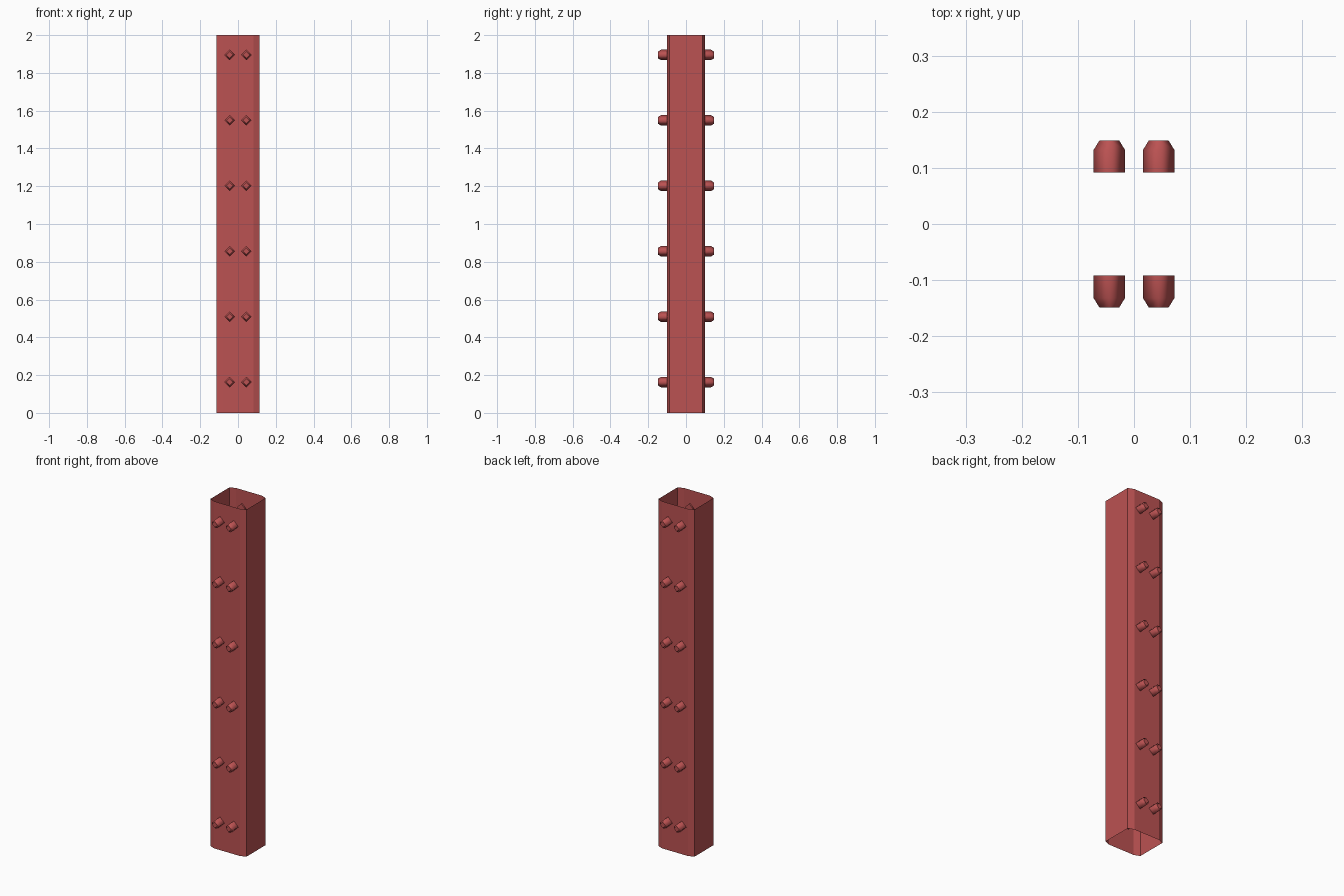
import bpy
import bmesh
from mathutils import Matrix, Vector

cube = bpy.data.objects.get("Cube")
if cube:
    bpy.data.objects.remove(cube, do_unlink=True)

# Single painted-steel colour
red = bpy.data.materials.new("dull red paint")
red.use_nodes = True
COLOUR = (0.50, 0.085, 0.085, 1)
red.diffuse_color = COLOUR
red.node_tree.nodes["Principled BSDF"].inputs["Base Color"].default_value = COLOUR


def add_object(name, bm):
    mesh = bpy.data.meshes.new(name)
    bm.to_mesh(mesh)
    bm.free()
    mesh.materials.append(red)
    obj = bpy.data.objects.new(name, mesh)
    bpy.context.collection.objects.link(obj)
    return obj


# Open, thin-walled tube with chamfered corners
HX, HY, CX, CY, HEIGHT = 0.115, 0.1, 0.033, 0.013, 2.0
profile = []
for sx, sy in ((1, 1), (-1, 1), (-1, -1), (1, -1)):
    corner = [(sx * HX, sy * (HY - CY)), (sx * (HX - CX), sy * HY)]
    profile += corner if sx * sy > 0 else corner[::-1]
bm = bmesh.new()
rings = [[bm.verts.new((x, y, z)) for x, y in profile] for z in (0, HEIGHT)]
for i in range(len(profile)):
    j = (i + 1) % len(profile)
    bm.faces.new((rings[0][i], rings[0][j], rings[1][j], rings[1][i]))
add_object("column_tube", bm)


# Four-sided pegs with tapered tips, pointing out of the front and back
def add_pegs(name, side):
    bm = bmesh.new()
    sections = ((0.092, 0.028), (0.132, 0.028), (0.149, 0.0175))
    around = [Vector((1, 0, 0)), Vector((0, 0, 1)), Vector((-1, 0, 0)), Vector((0, 0, -1))]
    for row in range(6):
        for x in (-0.044, 0.044):
            centre = Vector((x, 0, 0.163 + row * 0.3464))
            loops = [[bm.verts.new(centre + Vector((0, side * y, 0)) + d * r) for d in around]
                     for y, r in sections]
            for a, b in zip(loops, loops[1:]):
                for i in range(4):
                    j = (i + 1) % 4
                    bm.faces.new((a[i], a[j], b[j], b[i])).smooth = True
            bm.faces.new(loops[0])
            bm.faces.new(loops[-1])
    bmesh.ops.recalc_face_normals(bm, faces=bm.faces)
    add_object(name, bm)


add_pegs("front_pegs", -1)
add_pegs("back_pegs", 1)
